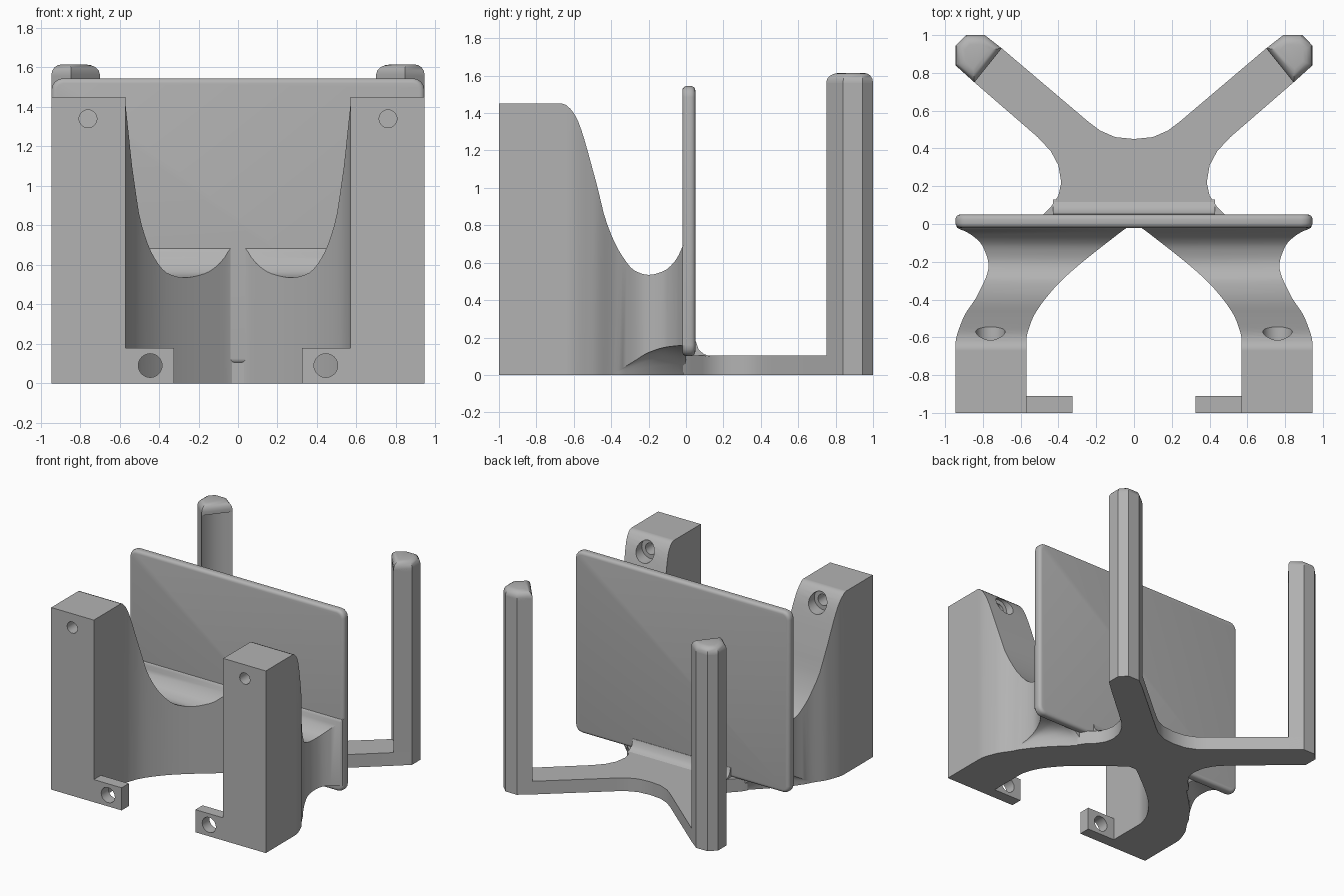
import bpy, bmesh, math
from mathutils import Matrix

if "Cube" in bpy.data.objects:
    bpy.data.objects.remove(bpy.data.objects["Cube"], do_unlink=True)

GREY = (0.45, 0.45, 0.45, 1)
grey = bpy.data.materials.new("plain_grey")
grey.use_nodes = True
grey.diffuse_color = GREY
grey.node_tree.nodes["Principled BSDF"].inputs["Base Color"].default_value = GREY


def finish(name, bm):
    bmesh.ops.recalc_face_normals(bm, faces=bm.faces)
    mesh = bpy.data.meshes.new(name)
    bm.to_mesh(mesh)
    bm.free()
    mesh.materials.append(grey)
    ob = bpy.data.objects.new(name, mesh)
    bpy.context.collection.objects.link(ob)
    return ob


def select(ob):
    bpy.ops.object.select_all(action='DESELECT')
    ob.select_set(True)
    bpy.context.view_layer.objects.active = ob


def smooth(ob):
    select(ob)
    bpy.ops.object.shade_smooth_by_angle(angle=math.radians(32))


def loft(name, rings):
    """Skin closed rings of equal length and cap both ends."""
    bm = bmesh.new()
    loops = [[bm.verts.new(p) for p in ring] for ring in rings]
    n = len(loops[0])
    for a, b in zip(loops, loops[1:]):
        for i in range(n):
            j = (i + 1) % n
            bm.faces.new((a[i], a[j], b[j], b[i]))
    bm.faces.new(loops[0])
    bm.faces.new(loops[-1])
    return finish(name, bm)


def prism(name, outline, z0, z1):
    return loft(name, [[(x, y, z) for x, y in outline] for z in (z0, z1)])


def box(name, x0, x1, y0, y1, z0, z1):
    return prism(name, [(x0, y0), (x1, y0), (x1, y1), (x0, y1)], z0, z1)


def drill(ob, x, z, radius, y0, y1):
    """Cut a round hole along y."""
    bm = bmesh.new()
    bmesh.ops.create_cone(bm, cap_ends=True, segments=32, radius1=radius,
                          radius2=radius, depth=y1 - y0)
    bmesh.ops.transform(bm, verts=bm.verts, matrix=Matrix.Translation(
        (x, (y0 + y1) / 2, z)) @ Matrix.Rotation(math.pi / 2, 4, 'X'))
    cutter = finish("hole_cutter", bm)
    cutter.hide_render = True
    mod = ob.modifiers.new("hole", 'BOOLEAN')
    mod.operation, mod.solver, mod.object = 'DIFFERENCE', 'EXACT', cutter
    select(ob)
    bpy.ops.object.modifier_apply(modifier=mod.name)
    bpy.data.objects.remove(cutter, do_unlink=True)


def bevel(ob, width, edges=None):
    """Round edges: all sharp ones, or those chosen by a rule."""
    bm = bmesh.new()
    bm.from_mesh(ob.data)
    rule = edges or (lambda e: e.calc_face_angle(0) > math.radians(40))
    bmesh.ops.bevel(bm, geom=[e for e in bm.edges if rule(e)], offset=width,
                    segments=4, profile=0.5, affect='EDGES', clamp_overlap=True)
    bm.to_mesh(ob.data)
    bm.free()


def curve(points):
    """Smooth monotone interpolation through a few points."""
    xs, ys = zip(*points)
    d = [(ys[i + 1] - ys[i]) / (xs[i + 1] - xs[i]) for i in range(len(xs) - 1)]
    m = [d[0]] + [2 * a * b / (a + b) if a * b > 0 else 0
                  for a, b in zip(d, d[1:])] + [d[-1]]

    def value(x):
        i = max(k for k in range(len(d)) if k == 0 or xs[k] <= x)
        h = xs[i + 1] - xs[i]
        t = (x - xs[i]) / h
        return (ys[i] * (1 + 2 * t) * (1 - t) ** 2 + ys[i + 1] * t * t * (3 - 2 * t)
                + h * t * (1 - t) * (m[i] * (1 - t) - m[i + 1] * t))
    return value


# Curves along y for the swept front arms
inner = curve([(-1, .57), (-.62, .57), (-.52, .545), (-.36, .44), (-.05, .08), (-.015, .03), (0, 0)])
outer = curve([(-1, .945), (-.64, .945), (-.5, .905), (-.37, .825), (-.22, .77),
               (-.12, .80), (-.05, .87), (-.015, .94), (0, .942)])
top = curve([(-1, 1.45), (-.66, 1.45), (-.6, 1.4), (-.48, 1.03), (-.43, .83), (-.35, .65),
             (-.27, .555), (-.2, .535), (-.12, .555), (-.05, .62), (-.015, .69), (0, .7)])
foot = curve([(-1, .945), (-.38, .83), (-.3, .78), (-.2, .70), (0, .5)])
lip = curve([(-1, .02), (-.38, .02), (-.3, .06), (-.2, .12), (-.1, .15), (0, .16)])


def arm_section(y, side):
    xi, xo, zl = inner(y), outer(y), lip(y)
    xb = min(foot(y), xo) if y > -.38 else xo
    pts = [(xi, 0)]
    for k in range(6):      # concave underside flare
        t = k / 5
        pts.append((xb + (xo - xb) * t * t, zl * (2 * t - t * t)))
    pts += [(xo, top(y)), (xi, top(y))]
    return [(side * x, y, z) for x, z in pts]


stations = [-1, -.67] + [-.66 + .02 * i for i in range(32)] + [-.03, -.02, -.01, 0]

# Half outline of the rear base, and of a post with a grooved inner face
base_half = [(.1, .46), (.18, .495), (.24, .54), (.70, .93), (.79, 1), (.89, 1),
             (.945, .945), (.945, .84), (.845, .75), (.51, .46), (.44, .385), (.40, .31),
             (.385, .22), (.40, .15), (.44, .09), (.5, .03), (.53, -.015)]
cap_shape = [(.70, .93), (.79, 1), (.89, 1), (.945, .945), (.945, .84), (.845, .75)]
post_shape = cap_shape + [(.835, .815), (.8, .865), (.76, .905)]

for side, label in ((1, "left"), (-1, "right")):
    # Front arm with its upright block and screw holes
    arm = loft(f"{label}_front_arm", [arm_section(y, side) for y in stations])
    drill(arm, side * .76, 1.34, .045, -1.1, -.4)
    drill(arm, side * .76, 1.34, .078, -.64, -.4)
    smooth(arm)

    # Mounting tab
    tab = box(f"{label}_mounting_tab", *sorted((side * .325, side * .575)), -1, -.91, 0, .18)
    drill(tab, side * .445, .09, .06, -1.1, -.8)
    smooth(tab)

    # Rear post and its rounded cap
    post = prism(f"{label}_rear_post", [(side * x, y) for x, y in post_shape], 0, 1.56)
    smooth(post)
    cap = prism(f"{label}_post_cap", [(side * x, y) for x, y in cap_shape], 1.54, 1.615)
    bevel(cap, .05, lambda e: all(v.co.z > 1.6 for v in e.verts))
    smooth(cap)

# Rear base with two spreading arms
base = prism("rear_base", [(0, .45)] + base_half + [(-x, y) for x, y in reversed(base_half)], 0, .105)
smooth(base)

# Back plate with rounded corners and edges
plate = box("back_plate", -.945, .945, -.02, .05, .1, 1.545)
bevel(plate, .06, lambda e: abs(e.verts[0].co.y - e.verts[1].co.y) > .01)
bevel(plate, .025)
smooth(plate)

# Fillet between plate and base
fillet_profile = [(.03, .09), (.13, .1), (.095, .112), (.068, .135), (.053, .18), (.03, .18)]
fillet = loft("plate_fillet", [[(x, y, z) for y, z in fillet_profile] for x in (-.43, .43)])
smooth(fillet)
